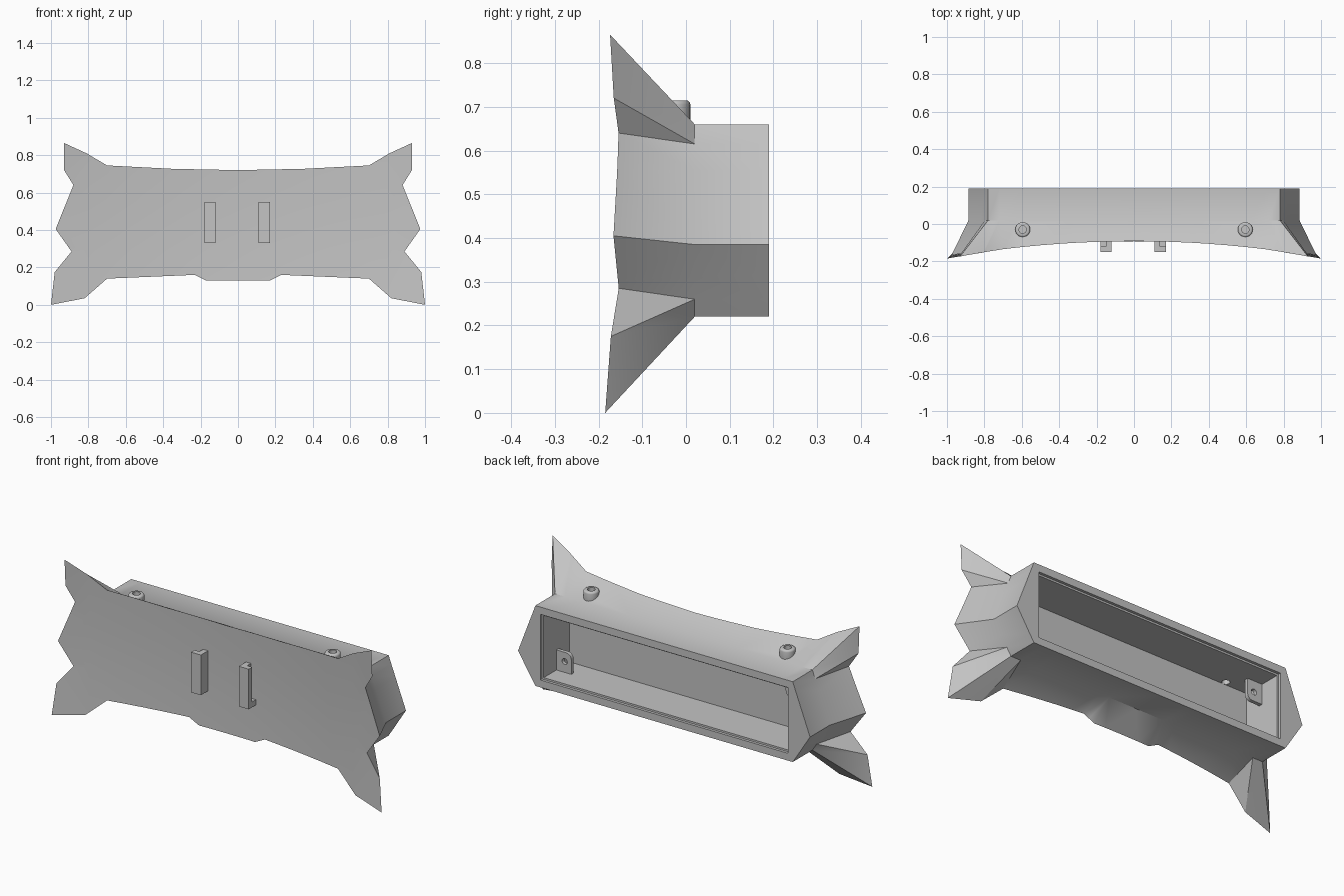
import bpy
import bmesh
from math import radians
from mathutils import Matrix, Vector

cube = bpy.data.objects.get("Cube")
if cube:
    bpy.data.objects.remove(cube, do_unlink=True)

grey = bpy.data.materials.new("plain grey")
grey.use_nodes = True
grey.diffuse_color = (0.55, 0.55, 0.55, 1)
grey.node_tree.nodes["Principled BSDF"].inputs["Base Color"].default_value = grey.diffuse_color

MID = 0.44      # height of the cavity's centre
SEAM, BACK = 0.02, 0.19


def add_object(name, bm):
    bmesh.ops.recalc_face_normals(bm, faces=bm.faces)
    mesh = bpy.data.meshes.new(name)
    bm.to_mesh(mesh)
    bm.free()
    mesh.materials.append(grey)
    obj = bpy.data.objects.new(name, mesh)
    bpy.context.collection.objects.link(obj)
    return obj


def add_box(bm, lo, hi):
    lo, hi = Vector(lo), Vector(hi)
    place = Matrix.Translation((lo + hi) / 2) @ Matrix.Diagonal((*(hi - lo), 1))
    return bmesh.ops.create_cube(bm, size=1, matrix=place)["verts"]


def box(name, lo, hi):
    bm = bmesh.new()
    add_box(bm, lo, hi)
    return add_object(name, bm)


def cylinder(name, centre, radius, depth, along_y=False):
    bm = bmesh.new()
    turn = Matrix.Rotation(radians(90 if along_y else 0), 4, "X")
    bmesh.ops.create_cone(bm, cap_ends=True, segments=24, radius1=radius, radius2=radius,
                          depth=depth, matrix=Matrix.Translation(centre) @ turn)
    return add_object(name, bm)


def activate(obj):
    bpy.ops.object.select_all(action="DESELECT")
    obj.select_set(True)
    bpy.context.view_layer.objects.active = obj


def cut(obj, cutter):
    activate(obj)
    mod = obj.modifiers.new("cut", "BOOLEAN")
    mod.operation, mod.solver, mod.object = "DIFFERENCE", "EXACT", cutter
    bpy.ops.object.modifier_apply(modifier=mod.name)
    bpy.data.objects.remove(cutter, do_unlink=True)


def smooth(obj, angle=30):
    activate(obj)
    bpy.ops.object.shade_smooth_by_angle(angle=radians(angle))


def front_y(x, z):
    return -0.085 - 0.085 * x * x - 0.08 * (z - 0.43) ** 2


# Flared body: front outline x, z paired with the rear hexagon x, z (left half)
half = [
    (0, 0.72, 0, 0.66), (0.35, 0.727, 0.33, 0.66), (0.7, 0.745, 0.62, 0.66),
    (0.81, 0.81, 0.72, 0.66), (0.93, 0.865, 0.78, 0.66), (0.93, 0.72, 0.797, 0.615),
    (0.88, 0.64, 0.82, 0.555), (0.975, 0.405, 0.885, 0.385), (0.89, 0.285, 0.84, 0.314),
    (0.98, 0.175, 0.806, 0.26), (1, 0, 0.78, 0.22), (0.82, 0.035, 0.72, 0.22),
    (0.7, 0.14, 0.62, 0.22), (0.23, 0.16, 0.23, 0.22), (0.17, 0.13, 0.17, 0.22),
    (0, 0.13, 0, 0.22)]
loop = half + [(-a, b, -c, d) for a, b, c, d in half[-2:0:-1]]

bm = bmesh.new()
front = [bm.verts.new((a, -1, b)) for a, b, c, d in loop]
seam = [bm.verts.new((c, SEAM, d)) for a, b, c, d in loop]
rear = [bm.verts.new((c, BACK, d)) for a, b, c, d in loop]
count = len(loop)
for ring, nxt in ((front, seam), (seam, rear)):
    for i in range(count):
        j = (i + 1) % count
        bm.faces.new((ring[i], ring[j], nxt[j], nxt[i]))
bm.faces.new(rear)
bm.faces.new(front)

# Slice the front face, then bow it
slices = [((i / 10, 0, 0), (1, 0, 0)) for i in range(-9, 10)]
slices += [((0, 0, h), (0, 0, 1)) for h in (0.3, 0.55)]
for point, normal in slices:
    faces = [f for f in bm.faces if all(v.co.y < -0.9 for v in f.verts)]
    edges = {e for f in faces for e in f.edges}
    verts = {v for f in faces for v in f.verts}
    bmesh.ops.bisect_plane(bm, geom=[*verts, *edges, *faces], dist=1e-5,
                           plane_co=point, plane_no=normal)
for v in bm.verts:
    if v.co.y < -0.9:
        v.co.y = front_y(v.co.x, v.co.z)
bmesh.ops.triangulate(bm, faces=[f for f in bm.faces if f.calc_center_median().y < SEAM - 0.001])
body = add_object("flared_body", bm)

# Rear cavity with a shallow rebate, and the two drilled passages
cut(body, box("cavity_cutter", (-0.74, -0.05, MID - 0.17), (0.74, 0.3, MID + 0.17)))
cut(body, box("rebate_cutter", (-0.75, BACK - 0.015, MID - 0.18), (0.75, 0.3, MID + 0.18)))
for side in (-1, 1):
    cut(body, cylinder("drill", (0.595 * side, -0.03, 0.66), 0.02, 0.2))
smooth(body)

for side, word in ((1, "left"), (-1, "right")):
    # Hollow boss on the top
    boss = cylinder(word + "_boss", (0.595 * side, -0.03, 0.675), 0.04, 0.08)
    bevel = boss.modifiers.new("round", "BEVEL")
    bevel.width, bevel.segments, bevel.limit_method = 0.01, 3, "ANGLE"
    activate(boss)
    bpy.ops.object.modifier_apply(modifier="round")
    cut(boss, cylinder("drill", (0.595 * side, -0.03, 0.66), 0.02, 0.2))
    smooth(boss, 40)

    # Front hook: stem, overhanging plate and end stop
    bm = bmesh.new()
    add_box(bm, (0.11, -0.12, 0.33), (0.14, -0.07, 0.55))
    add_box(bm, (0.11, -0.15, 0.33), (0.17, -0.12, 0.55))
    add_box(bm, (0.14, -0.12, 0.33), (0.17, -0.07, 0.36))
    bmesh.ops.scale(bm, vec=(side, 1, 1), verts=bm.verts)
    if side < 0:
        bmesh.ops.translate(bm, vec=(-0.01, 0, 0), verts=bm.verts)
    add_object(word + "_hook", bm)

    # Screw tab in diagonally opposite cavity corners
    bm = bmesh.new()
    add_box(bm, (0.65, 0.045, -0.175), (0.745, 0.065, -0.06))
    corner = [e for e in bm.edges if all(v.co.x < 0.66 and v.co.z > -0.1 for v in e.verts)]
    bmesh.ops.bevel(bm, geom=corner, offset=0.03, segments=5, profile=0.5, affect="EDGES")
    turn = Matrix.Translation((0, 0, MID)) @ Matrix.Rotation(radians(0 if side > 0 else 180), 4, "Y")
    bm.transform(turn)
    tab = add_object(word + "_screw_tab", bm)
    cut(tab, cylinder("drill", turn @ Vector((0.69, 0.055, -0.11)), 0.016, 0.1, True))
    smooth(tab)
